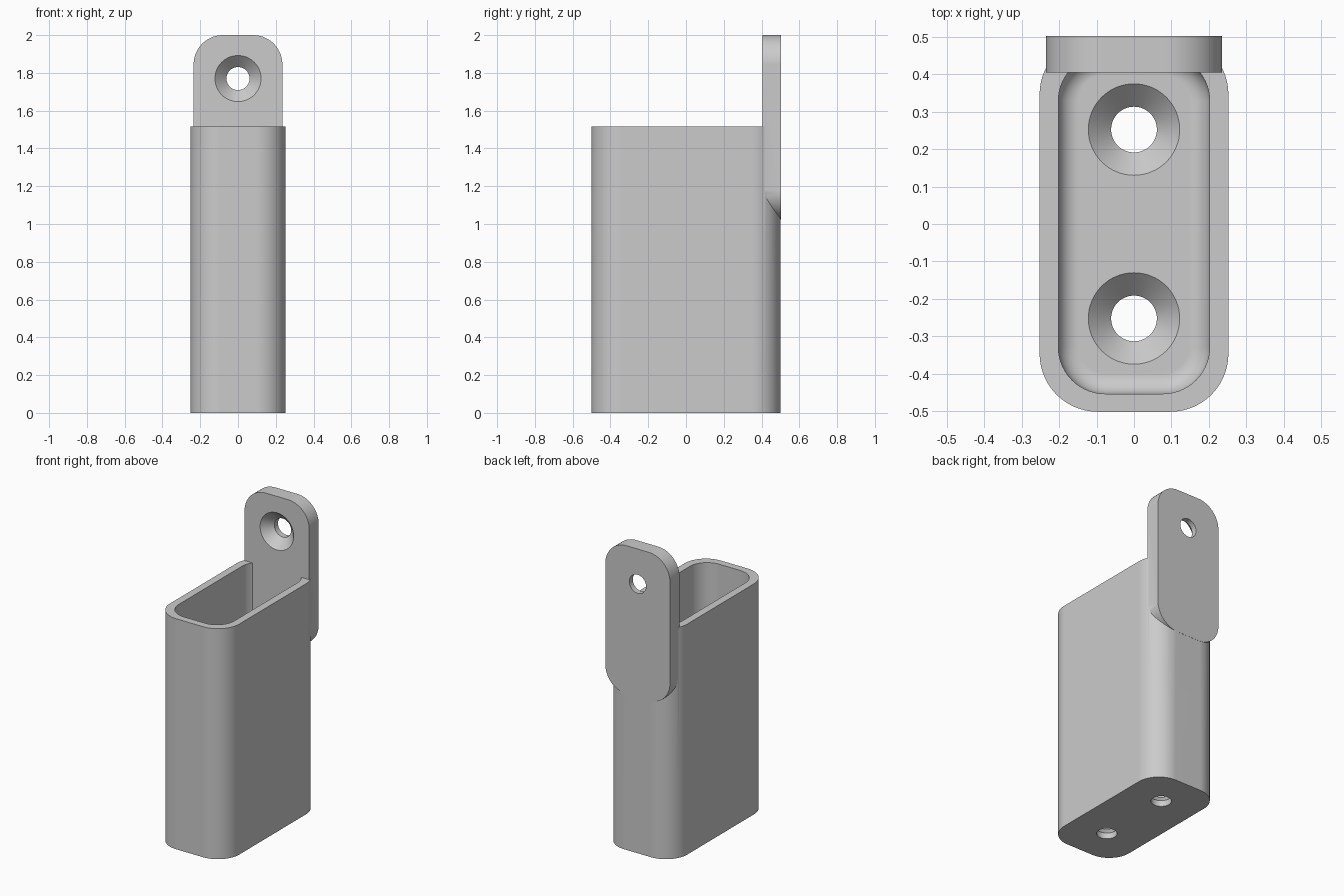
import bpy, bmesh
from math import sin, cos, pi, radians
from mathutils import Matrix

if "Cube" in bpy.data.objects:
    bpy.data.objects.remove(bpy.data.objects["Cube"], do_unlink=True)

grey = bpy.data.materials.new("plain grey")
grey.use_nodes = True
colour = (0.6, 0.6, 0.6, 1)
grey.diffuse_color = colour
grey.node_tree.nodes["Principled BSDF"].inputs["Base Color"].default_value = colour

SEG = 14
FLOOR = 0.1


def rounded_rect(hx, hy, r):
    """Counter-clockwise outline of a rectangle with round corners."""
    pts = []
    for k, (sx, sy) in enumerate([(1, 1), (-1, 1), (-1, -1), (1, -1)]):
        for i in range(SEG + 1):
            a = (k + i / SEG) * pi / 2
            pts.append((sx * (hx - r) + r * cos(a), sy * (hy - r) + r * sin(a)))
    return pts


def circle(r):
    return [(r * cos(2 * pi * i / 64), r * sin(2 * pi * i / 64)) for i in range(64)]


def loft(name, rings, matrix=Matrix()):
    """Solid through a stack of (outline, z) rings."""
    bm = bmesh.new()
    loops = [[bm.verts.new((x, y, z)) for x, y in pts] for pts, z in rings]
    n = len(loops[0])
    for low, high in zip(loops, loops[1:]):
        for i in range(n):
            j = (i + 1) % n
            bm.faces.new((low[i], low[j], high[j], high[i]))
    bm.faces.new(loops[0][::-1])
    bm.faces.new(loops[-1])
    bm.transform(matrix)
    bmesh.ops.recalc_face_normals(bm, faces=bm.faces)
    mesh = bpy.data.meshes.new(name)
    bm.to_mesh(mesh)
    bm.free()
    mesh.materials.append(grey)
    obj = bpy.data.objects.new(name, mesh)
    bpy.context.collection.objects.link(obj)
    return obj


def combine(target, other, operation):
    """Apply a boolean and discard the second solid."""
    mod = target.modifiers.new(operation.lower(), "BOOLEAN")
    mod.operation, mod.solver, mod.object = operation, "EXACT", other
    bpy.context.view_layer.objects.active = target
    bpy.ops.object.modifier_apply(modifier=mod.name)
    bpy.data.objects.remove(other, do_unlink=True)


def countersunk_hole(name, matrix):
    """Screw hole whose wide mouth lies at local z = 0, opening upwards."""
    wide, narrow, depth = 0.122, 0.061, 0.061
    return loft(name, [(circle(narrow), -0.2), (circle(narrow), -depth),
                       (circle(wide), 0), (circle(wide), 0.02)], matrix)


# Deep sleeve with rounded corners
outline = rounded_rect(0.252, 0.501, 0.155)
holder = loft("holder_body", [(outline, 0), (outline, 1.515)])

# Cavity with a fillet where the walls meet the floor
fillet = 0.055
rings = []
for i in range(9):
    a = i / 8 * pi / 2
    inset = fillet * (1 - sin(a))
    rings.append((rounded_rect(0.202 - inset, 0.453 - inset, 0.125 - inset),
                  FLOOR + fillet * (1 - cos(a))))
rings.append((rounded_rect(0.202, 0.453, 0.125), 1.7))
combine(holder, loft("cavity", rings), "DIFFERENCE")

# Upright mounting tab on the back wall
stand = Matrix.Rotation(radians(90), 4, "X")
tab_outline = rounded_rect(0.235, 0.488, 0.155)
tab = loft("mounting_tab", [(tab_outline, 0), (tab_outline, 0.098)],
           Matrix.Translation((0, 0.502, 1.512)) @ stand)
combine(holder, tab, "UNION")

# Countersunk screw holes in the tab and the floor
combine(holder, countersunk_hole("tab_hole", Matrix.Translation((0, 0.404, 1.77)) @ stand),
        "DIFFERENCE")
for y in (-0.252, 0.252):
    combine(holder, countersunk_hole("floor_hole", Matrix.Translation((0, y, FLOOR))),
            "DIFFERENCE")

# Smooth rounds with sharp rims
bpy.ops.object.select_all(action="DESELECT")
holder.select_set(True)
bpy.context.view_layer.objects.active = holder
bpy.ops.object.shade_smooth_by_angle(angle=radians(30))
weighted = holder.modifiers.new("even_shading", "WEIGHTED_NORMAL")
weighted.keep_sharp = True
